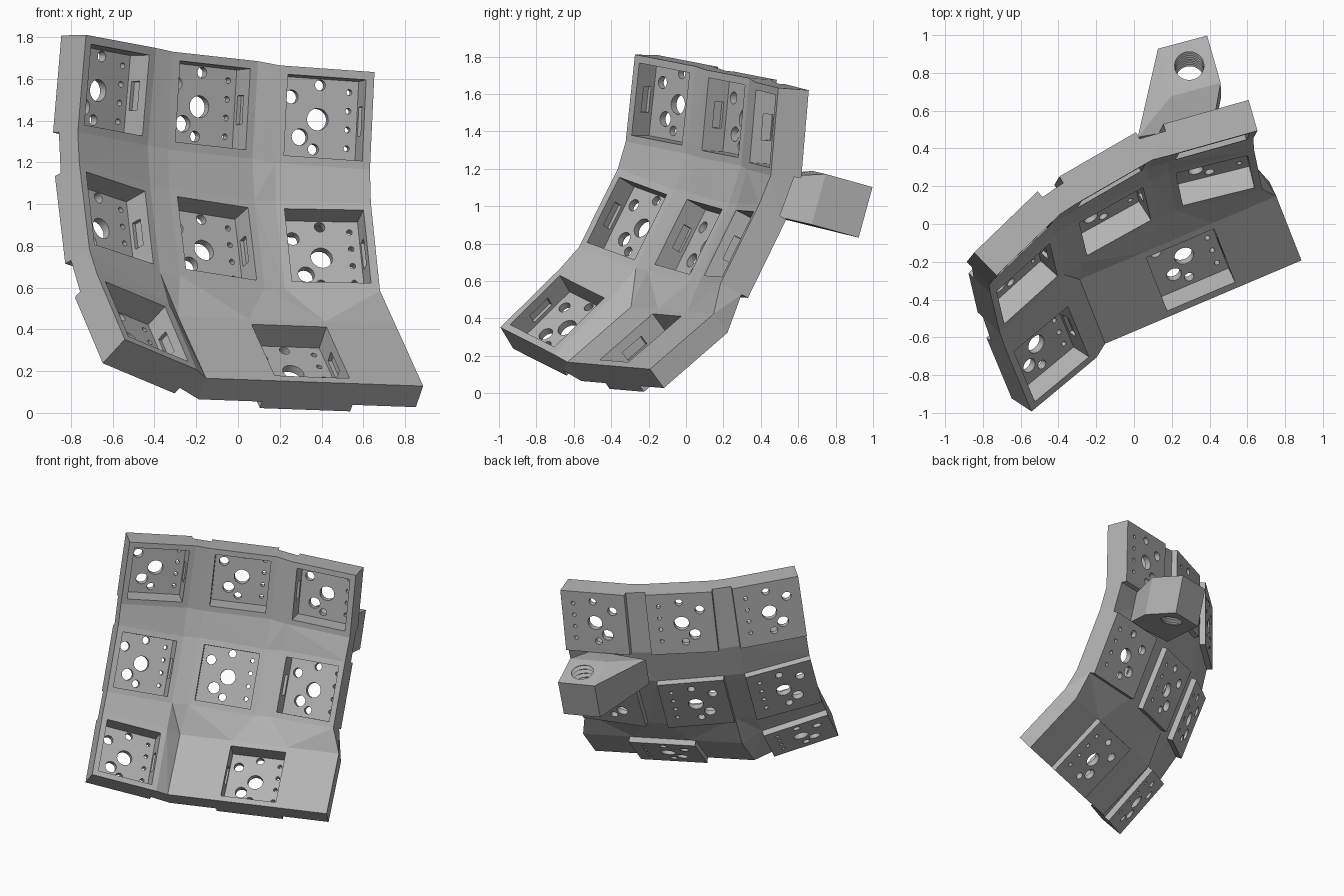
import bpy, bmesh
from math import radians, sin, cos, pi
from mathutils import Matrix, Vector, Euler

cube = bpy.data.objects.get("Cube")
if cube:
    bpy.data.objects.remove(cube, do_unlink=True)

grey = bpy.data.materials.new("plain_grey")
grey.use_nodes = True
grey.diffuse_color = (0.45, 0.45, 0.45, 1)
grey.node_tree.nodes["Principled BSDF"].inputs["Base Color"].default_value = (0.45, 0.45, 0.45, 1)

TILE = 0.235     # half width of a key tile
POCKET = 0.195   # half width of a socket opening
WEB = 0.13       # thickness of the shell
FLOOR = 0.17     # depth of the outer side of a socket floor


def frame(centre, angles):
    rot = Euler([radians(a) for a in angles], 'XYZ').to_matrix().to_4x4()
    return Matrix.Translation(centre) @ rot


def make(name, bm):
    bmesh.ops.recalc_face_normals(bm, faces=bm.faces)
    mesh = bpy.data.meshes.new(name)
    bm.to_mesh(mesh)
    bm.free()
    mesh.materials.append(grey)
    ob = bpy.data.objects.new(name, mesh)
    bpy.context.collection.objects.link(ob)
    return ob


def add_box(bm, mat, size, mid):
    m = mat @ Matrix.Translation(mid) @ Matrix.Diagonal((*size, 1))
    return bmesh.ops.create_cube(bm, size=1, matrix=m)["verts"]


def cut(ob, bm):
    """Subtract the shapes in bm from ob, then discard the cutter."""
    cutter = make("cutter", bm)
    cutter.hide_render = True
    mod = ob.modifiers.new("cut", 'BOOLEAN')
    mod.operation = 'DIFFERENCE'
    mod.solver = 'EXACT'
    mod.use_self = True
    mod.object = cutter
    dg = bpy.context.evaluated_depsgraph_get()
    mesh = bpy.data.meshes.new_from_object(ob.evaluated_get(dg))
    ob.modifiers.clear()
    ob.data = mesh
    bpy.data.objects.remove(cutter, do_unlink=True)


# Key frames: local x runs right, y up the key, z out of the socket
keys = {
    "upper_right": frame((-0.58, -0.136, 1.546), (89, 7.7, 44)),
    "upper_middle": frame((-0.12, 0.20, 1.473), (87, 5.5, 30)),
    "upper_left": frame((0.417, 0.41, 1.414), (86, 3.9, 15.7)),
    "centre_right": frame((-0.566, -0.316, 0.934), (66.5, 13.8, 42)),
    "centre_middle": frame((-0.10, 0.013, 0.836), (64, 7.8, 29)),
    "centre_left": frame((0.43, 0.23, 0.80), (63.5, 1, 14)),
    "lower_right": frame((-0.437, -0.689, 0.438), (45, 17.9, 39.7)),
    "lower_left": frame((0.30, -0.243, 0.295), (39, 1.9, 23)),
}
order = list(keys.values())

# Shell: a grid of tile corners joined by webs, the last tile being wide
pair = (-TILE, TILE)
wide = (-0.565, -0.2, 0.2, 0.565)
rows = [[(m, pair) for m in order[:3]],
        [(m, pair) for m in order[3:6]],
        [(order[6], pair), (order[7], wide)]]
bm = bmesh.new()
front, back = [], []
for row in rows:
    for y in (TILE, -TILE):
        for layer, z in ((front, 0), (back, -WEB)):
            layer.append([bm.verts.new(m @ Vector((x, y, z))) for m, xs in row for x in xs])
n = len(front)
for layer in (front, back):
    for r in range(n - 1):
        for c in range(n - 1):
            bm.faces.new((layer[r][c], layer[r + 1][c], layer[r + 1][c + 1], layer[r][c + 1]))
last = n - 1
rim = [(0, c) for c in range(last)] + [(r, last) for r in range(last)]
rim += [(last, c) for c in range(last, 0, -1)] + [(r, 0) for r in range(last, 0, -1)]
for (r, c), (s, d) in zip(rim, rim[1:] + rim[:1]):
    bm.faces.new((front[r][c], front[s][d], back[s][d], back[r][c]))
bmesh.ops.triangulate(bm, faces=bm.faces)
shell = make("curved_shell", bm)

# Socket openings with a clip recess in each side wall
for m in order:
    bm = bmesh.new()
    add_box(bm, m, (2 * POCKET, 2 * POCKET, 0.25), (0, 0, -0.095))
    add_box(bm, m, (2 * POCKET + 0.04, 0.14, 0.055), (0, 0, -0.08))
    cut(shell, bm)

# Socket floors: raised plates on the outer side, with switch holes (x, y, radius)
holes = [(0, 0, 0.053), (0.005, 0.165, 0.026), (-0.135, 0.1, 0.033),
         (-0.085, -0.09, 0.04), (-0.015, -0.145, 0.026)]
holes += [(0.15, 0.14 - 0.09 * i, 0.014) for i in range(4)]
for name, m in keys.items():
    bm = bmesh.new()
    add_box(bm, m, (2 * TILE, 2 * TILE, FLOOR - WEB), (0, 0, -(FLOOR + WEB) / 2))
    floor = make(name + "_socket_floor", bm)
    bm = bmesh.new()
    for x, y, rad in holes:
        bmesh.ops.create_cone(bm, cap_ends=True, segments=24, radius1=rad, radius2=rad, depth=0.1,
                              matrix=m @ Matrix.Translation((x, y, -(FLOOR + WEB) / 2)))
    cut(floor, bm)

# Mount: a block blended into the rear of the shell
block = frame((0.294, 0.80, 1.01), (75, 3.5, 15))
bm = bmesh.new()
add_box(bm, block, (0.27, 0.28, 0.27), (0, 0, 0))
for co in ((0.02, 0.46, 1.17), (0.03, 0.40, 0.96), (0.42, 0.53, 1.16), (0.42, 0.46, 0.95)):
    bm.verts.new(co)
hull = bmesh.ops.convex_hull(bm, input=bm.verts)
bmesh.ops.delete(bm, geom=list({v for v in hull["geom_interior"] if isinstance(v, bmesh.types.BMVert)}),
                 context='VERTS')
bmesh.ops.dissolve_limit(bm, angle_limit=0.01, verts=bm.verts, edges=bm.edges)
mount = make("rear_mount", bm)

# Ribbed screw hole through the block
bm = bmesh.new()
seg, steps = 32, 18
rings = []
for i in range(steps + 1):
    rad = 0.095 if i % 2 == 0 else 0.075
    h = -0.16 + 0.32 * i / steps
    rings.append([bm.verts.new(block @ Vector((rad * cos(2 * pi * k / seg), h, rad * sin(2 * pi * k / seg))))
                  for k in range(seg)])
for a, b in zip(rings, rings[1:]):
    for k in range(seg):
        j = (k + 1) % seg
        bm.faces.new((a[k], a[j], b[j], b[k]))
bm.faces.new(rings[0])
bm.faces.new(rings[-1])
cut(mount, bm)
